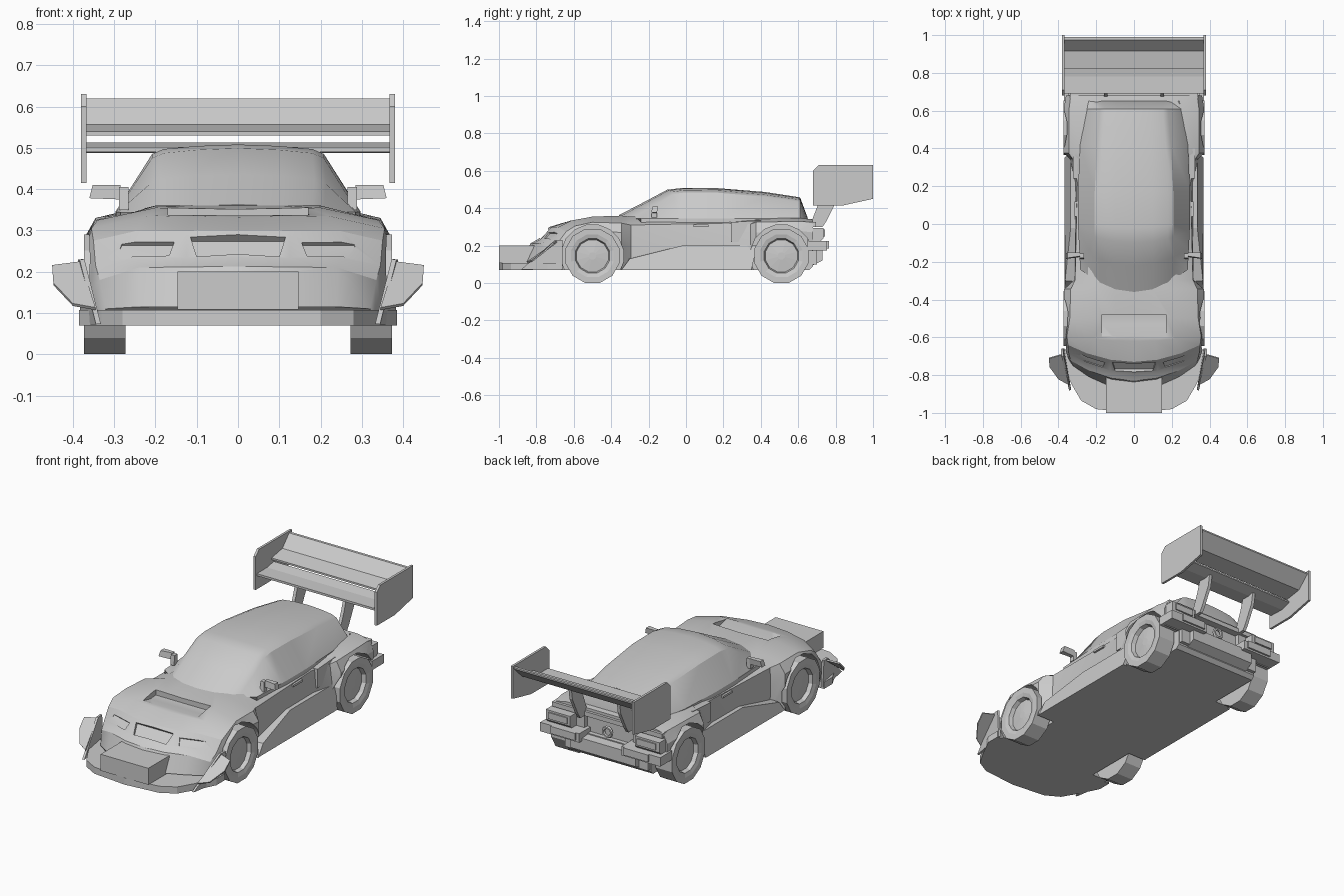
import bpy, bmesh
from math import sin, cos, pi
from mathutils import Vector, Matrix

if "Cube" in bpy.data.objects:
    bpy.data.objects.remove(bpy.data.objects["Cube"])


def make(name, verts, faces, mirror=False):
    bm = bmesh.new()
    vs = [bm.verts.new(v) for v in verts]
    for f in faces:
        bm.faces.new([vs[i] for i in f])
    bmesh.ops.recalc_face_normals(bm, faces=bm.faces)
    me = bpy.data.meshes.new(name)
    bm.to_mesh(me)
    bm.free()
    ob = bpy.data.objects.new(name, me)
    bpy.context.collection.objects.link(ob)
    if mirror:
        ob.modifiers.new("mirror", 'MIRROR')
    return ob


def loft(name, rings, mirror=False):
    n = len(rings[0])
    faces = [[k * n + i, k * n + (i + 1) % n, (k + 1) * n + (i + 1) % n, (k + 1) * n + i]
             for k in range(len(rings) - 1) for i in range(n)]
    faces += [list(range(n)), [(len(rings) - 1) * n + i for i in range(n)]]
    return make(name, [p for r in rings for p in r], faces, mirror)


def prism(name, yz, x0, x1, mirror=False):
    return loft(name, [[(x, y, z) for y, z in yz] for x in (x0, x1)], mirror)


def box(name, x0, x1, y0, y1, z0, z1, mirror=False):
    return prism(name, [(y0, z0), (y1, z0), (y1, z1), (y0, z1)], x0, x1, mirror)


def sheet(name, pts, t):
    ob = make(name, pts, [range(len(pts))], True)
    m = ob.modifiers.new("thick", 'SOLIDIFY')
    m.thickness, m.offset = t, 0
    return ob


def disc(y, z, r, x, n):
    return [(x, y + r * sin(2 * pi * (i + .5) / n), z + r * cos(2 * pi * (i + .5) / n)) for i in range(n)]


def section(y, bow, half):
    # mirror a half outline; bow sweeps the sides backwards
    pts = half + [(-x, z) for x, z in reversed(half) if x > 0]
    return [(x, y + bow * (x / .37) ** 2, z) for x, z in pts]


def cut(ob, cutter):
    cutter.hide_render = True
    m = ob.modifiers.new("cut", 'BOOLEAN')
    m.object, m.operation, m.solver = cutter, 'DIFFERENCE', 'EXACT'
    bpy.context.view_layer.update()
    bpy.context.view_layer.objects.active = ob
    bpy.ops.object.modifier_apply(modifier=m.name)
    bpy.data.objects.remove(cutter)


def smooth(ob, angle):
    bpy.ops.object.select_all(action='DESELECT')
    ob.select_set(True)
    bpy.context.view_layer.objects.active = ob
    bpy.ops.object.shade_smooth_by_angle(angle=angle)


# Lower body: y, bow, sill width, flank x/z, shoulder x/z, deck x/z, centre z
stations = [
    (-.88, .17, .33, .33, .09, .32, .11, .24, .115, .115),
    (-.83, .13, .34, .345, .12, .335, .18, .24, .21, .213),
    (-.79, .12, .35, .36, .15, .345, .215, .25, .232, .235),
    (-.73, .10, .36, .37, .20, .35, .275, .25, .298, .30),
    (-.62, .03, .37, .373, .24, .355, .305, .22, .335, .332),
    (-.50, 0, .37, .373, .28, .34, .325, .20, .355, .35),
    (-.345, 0, .37, .37, .27, .335, .32, .20, .36, .36),
    (-.295, 0, .31, .315, .20, .312, .31, .22, .355, .36),
    (.22, 0, .31, .31, .20, .30, .32, .27, .345, .35),
    (.345, 0, .34, .34, .20, .325, .315, .27, .345, .35),
    (.375, 0, .37, .373, .27, .345, .325, .27, .345, .35),
    (.60, 0, .37, .373, .28, .345, .33, .27, .348, .35),
    (.68, 0, .35, .36, .27, .335, .325, .26, .34, .34)]
rings = []
for y, b, w0, w1, z1, w2, z2, w3, z3, zc in stations:
    rings.append(section(y, b, [(0, .07), (w0, .07), (w1, z1), (w2, z2), (w3, z3),
                                (w3 / 2, (z3 + zc) / 2), (0, zc)]))
body = loft("lower_body", rings)

# Wheel wells, nose opening, bonnet vent and tail recess
for wy in (-.5, .51):
    cut(body, loft("well_cutter", [disc(wy, .145, .168, x, 16) for x in (.26, .5)], True))
cut(body, box("tail_cutter", .26, .5, .51, .8, 0, .17, True))
cut(body, box("intake_cutter", -.147, .147, -1, -.80, .108, .20))
cut(body, prism("vent_cutter", [(-.6, .338), (-.6, .42), (-.48, .42), (-.48, .325), (-.53, .322)], -.17, .17))
cut(body, box("recess_cutter", -.15, .15, .655, .8, .2, .3))
cut(body, prism("diffuser_cutter", [(.64, .05), (.8, .05), (.8, .1), (.69, .1)], -.5, .5))


def tilted(name, pts, depth, loc, yaw, mirror):
    # panel cutter lying on the sloping nose
    rot = Matrix.Translation(loc) @ Matrix.Rotation(yaw, 4, 'Z') @ Matrix.Rotation(pi / 4, 4, 'X')
    return loft(name, [[rot @ Vector((x, y, d)) for x, y in pts] for d in (-depth, .05)], mirror)


cut(body, tilted("grille_cutter", [(-.1, -.032), (.1, -.032), (.115, .032), (-.115, .032)],
                 .02, (0, -.76, .265), 0, False))
cut(body, tilted("lamp_cutter", [(-.07, -.02), (.065, -.02), (.06, .022), (-.075, .022)],
                 .008, (.23, -.725, .254), .3, True))
smooth(body, .4)

# Cabin: y, bow, base width, roof width, roof edge z, centre z
rings = []
for y, b, wb, ws, zs, zc in [(-.36, .2, .285, .20, .355, .362), (-.22, .14, .29, .205, .425, .435),
                             (-.10, .1, .295, .20, .487, .499), (-.02, .05, .297, .20, .497, .508),
                             (.17, 0, .297, .20, .495, .507), (.42, 0, .285, .188, .472, .487),
                             (.61, 0, .25, .172, .445, .458), (.65, 0, .24, .19, .345, .35)]:
    rings.append(section(y, b, [(0, .32), (wb, .32), (wb, .345), (ws + .008, zs - .012), (ws - .02, zs),
                                (ws / 2, (zs + 2 * zc) / 3), (0, zc)]))
smooth(loft("cabin", rings), .5)

# Front splitter
edge = [(0, -1), (.2, -.98), (.28, -.935), (.33, -.85), (.385, -.74), (.385, -.665)]
outline = edge + [(-x, y) for x, y in reversed(edge) if x > 0]
loft("front_splitter", [[(x, y, z) for x, y in outline] for z in (.07, .107)])

# Nose side fins and dive planes
sheet("nose_fin", [(.338, -.88, .073), (.375, -.66, .073), (.382, -.66, .23), (.378, -.70, .23)], .012)
sheet("dive_plane", [(.345, -.85, .11), (.40, -.82, .12), (.447, -.755, .17), (.45, -.71, .213), (.38, -.69, .222)], .008)

# Side sills
loft("side_sill", [[(.25, y, z) for y, z in s] for s in
                   [[(-.345, .07), (-.31, .13), (-.02, .2), (.38, .2), (.35, .07)]]] +
     [[(x, y, z) for x, y, z in [(.368, -.345, .07), (.365, -.30, .13), (.335, -.02, .2),
                                 (.335, .38, .2), (.368, .35, .07)]]], True)

# Rear haunch intakes and door handles
prism("haunch_intake", [(.24, .325), (.40, .335), (.40, .29), (.30, .22), (.24, .22)], .29, .322, True)
box("door_handle", .295, .315, .04, .12, .30, .312, True)

# Wheels
for label, wy in (("front", -.5), ("rear", .51)):
    prof = [(.272, .02), (.272, .15), (.373, .15), (.373, .118), (.367, .095), (.345, .088), (.352, .02)]
    loft(label + "_wheel", [disc(wy, .145, r, x, 12) for x, r in prof], True)

# Door mirrors
loft("door_mirror", [[(.285, -.175, .375), (.285, -.155, .375), (.285, -.15, .41), (.285, -.17, .41)],
                     [(.36, -.185, .378), (.36, -.155, .378), (.352, -.15, .41), (.352, -.18, .41)]], True)
prism("mirror_stem", [(-.185, .35), (-.155, .35), (-.155, .405), (-.18, .405)], .265, .288, True)

# Tail: bumper bars, lamp blocks, exhaust and diffuser
box("rear_bumper", .13, .37, .65, .755, .175, .225, True)
box("bumper_pad", .15, .30, .74, .765, .185, .225, True)
prism("tail_lamp_block", [(.65, .225), (.72, .225), (.735, .24), (.735, .295), (.65, .295)], .2, .35, True)
box("tail_lamp", .215, .33, .73, .742, .25, .285, True)
box("tail_ledge", -.34, .34, .65, .695, .30, .325)
prism("diffuser", [(.62, .075), (.67, .09), (.73, .12), (.73, .19), (.62, .2)], -.2, .2)
box("diffuser_side", .2, .255, .62, .70, .10, .19, True)
bpy.ops.mesh.primitive_torus_add(location=(0, .69, .245), rotation=(pi / 2, 0, 0), major_segments=14,
                                 minor_segments=6, major_radius=.025, minor_radius=.009)
bpy.context.object.name = "exhaust_ring"

# Rear wing: end plates, two planes and pylons
prism("wing_end_plate", [(.68, .415), (.68, .6), (.71, .63), (1, .63), (1, .45), (.84, .415)], .367, .38, True)
prism("lower_wing_plane", [(.69, .49), (.78, .487), (.84, .505), (.84, .513), (.78, .502), (.69, .502)], -.37, .37)
prism("upper_wing_plane", [(.82, .53), (.92, .545), (.99, .612), (.99, .62), (.975, .62), (.915, .557), (.82, .54)],
      -.37, .37)
prism("wing_pylon", [(.66, .30), (.73, .30), (.75, .33), (.80, .43), (.81, .495), (.73, .495), (.71, .43)],
      .14, .158, True)
